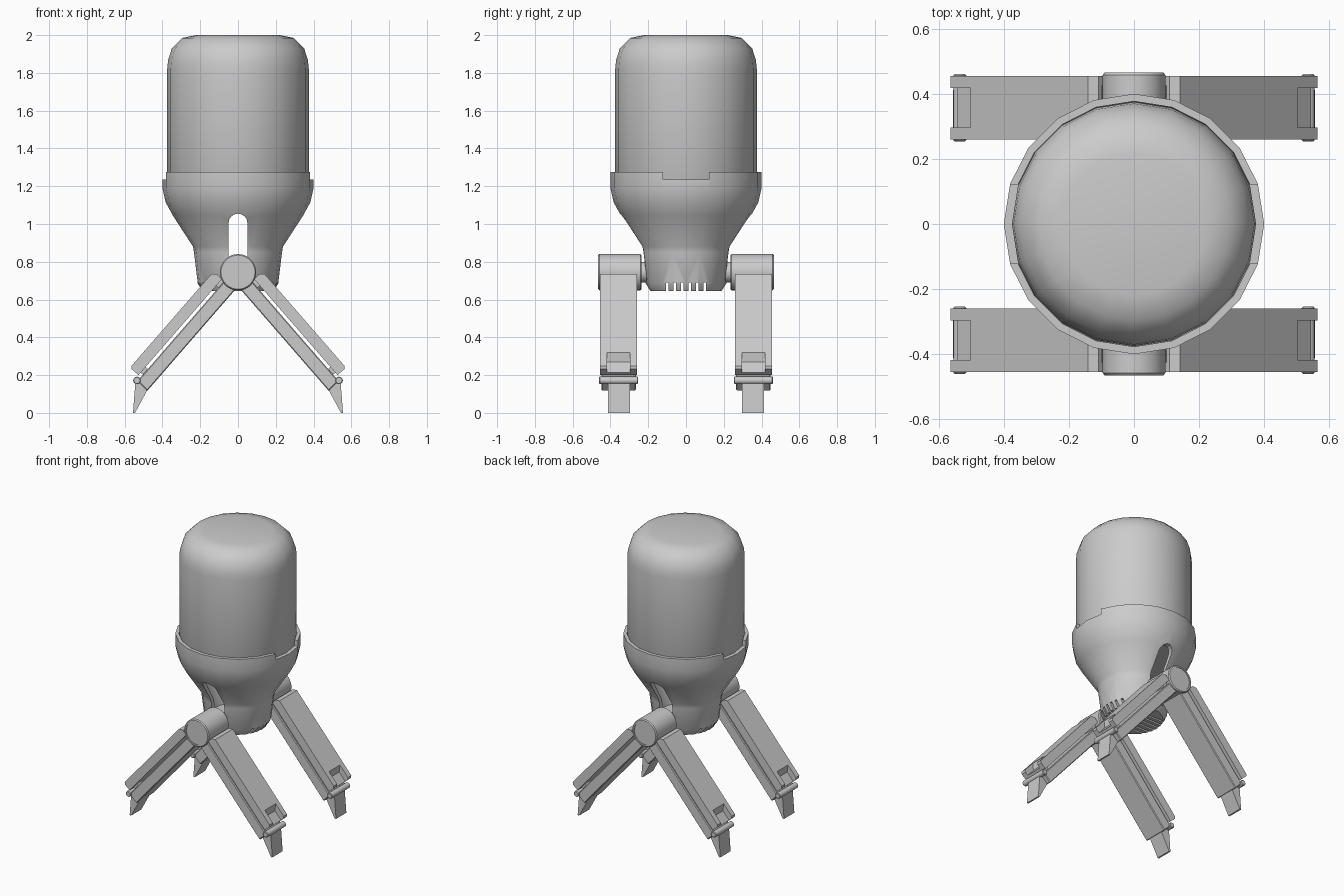
import bpy, bmesh, math
from mathutils import Vector, Matrix

if "Cube" in bpy.data.objects:
    bpy.data.objects.remove(bpy.data.objects["Cube"])

HINGE = Vector((0, 0.745))                 # hinge centre in the xz plane
A = math.radians(49)
D = Vector((math.cos(A), -math.sin(A)))    # along the leg
N = Vector((math.sin(A), math.cos(A)))     # out of the leg's upper face


def finish(name, bm):
    bmesh.ops.recalc_face_normals(bm, faces=bm.faces)
    me = bpy.data.meshes.new(name)
    bm.to_mesh(me)
    bm.free()
    ob = bpy.data.objects.new(name, me)
    bpy.context.collection.objects.link(ob)
    return ob


def lathe(name, pts, n, closed=False):
    bm = bmesh.new()
    rings = []
    for r, z in pts:
        k = 1 if r == 0 else n
        rings.append([bm.verts.new((r * math.cos(2 * math.pi * i / n), r * math.sin(2 * math.pi * i / n), z))
                      for i in range(k)])
    pairs = list(zip(rings, rings[1:]))
    if closed:
        pairs.append((rings[-1], rings[0]))
    for a, b in pairs:
        if len(a) == len(b) == 1:
            continue
        for i in range(n):
            j = (i + 1) % n
            quad = [a[i % len(a)], a[j % len(a)], b[j % len(b)], b[i % len(b)]]
            bm.faces.new(list(dict.fromkeys(quad)))
    return finish(name, bm)


def prism(name, pts, y0, y1):
    bm = bmesh.new()
    f = bm.faces.new([bm.verts.new((p[0], y0, p[1])) for p in pts])
    ext = bmesh.ops.extrude_face_region(bm, geom=[f], use_keep_orig=True)
    bmesh.ops.translate(bm, vec=(0, y1 - y0, 0), verts=[v for v in ext["geom"] if isinstance(v, bmesh.types.BMVert)])
    return finish(name, bm)


def leg_prism(name, pts, y0, y1):
    return prism(name, [HINGE + D * d + N * n for d, n in pts], y0, y1)


def box(name, x0, x1, y0, y1, z0, z1):
    return prism(name, [(x0, z0), (x1, z0), (x1, z1), (x0, z1)], y0, y1)


def cut(ob, cutter):
    m = ob.modifiers.new("cut", "BOOLEAN")
    m.operation = "DIFFERENCE"
    m.solver = "EXACT"
    m.object = cutter
    cutter.hide_render = True
    cutter.hide_viewport = True
    cutter.display_type = "WIRE"


def bevel(ob, w):
    m = ob.modifiers.new("bevel", "BEVEL")
    m.width = w
    m.segments = 1
    m.limit_method = "ANGLE"


def mirror(ob, x=True, y=True):
    m = ob.modifiers.new("mirror", "MIRROR")
    m.use_axis = (x, y, False)
    m.use_mirror_merge = False


def smooth(ob, angle=35):
    bpy.ops.object.select_all(action="DESELECT")
    ob.select_set(True)
    bpy.context.view_layer.objects.active = ob
    bpy.ops.object.shade_smooth_by_angle(angle=math.radians(angle))


def y_cylinder(name, pts, cx, cz, n):
    # lathe profile given as (radius, y)
    ob = lathe(name, pts, n)
    ob.data.transform(Matrix.Translation((cx, 0, cz)) @ Matrix.Rotation(-math.pi / 2, 4, "X"))
    smooth(ob)
    return ob


# Rounded tank
tank = lathe("tank", [(0, 2), (0.22, 2), (0.295, 1.985), (0.35, 1.93), (0.37, 1.87), (0.375, 1.82),
                      (0.375, 1.2), (0.34, 1.12), (0, 1.12)], 20)
smooth(tank)

# Hollow tapered cup holding the tank
cup = lathe("cup", [(0.377, 1.275), (0.4, 1.275), (0.4, 1.19), (0.383, 1.115), (0.345, 1.045), (0.238, 0.88),
                    (0.233, 0.85), (0.213, 0.685), (0.188, 0.645), (0, 0.645), (0, 0.7), (0.18, 0.7),
                    (0.205, 0.87), (0.32, 1.06), (0.37, 1.14)], 20, closed=True)
smooth(cup)

# Cup openings: front-to-back slot, side rim notches, bottom vents
arch = [(0.05 * math.cos(t * math.pi / 8), 1.005 + 0.05 * math.sin(t * math.pi / 8)) for t in range(9)]
cut(cup, prism("slot_cutter", [(-0.05, 0.76), (0.05, 0.76)] + arch, -0.5, 0.5))
cut(cup, box("rim_notch_cutter", -0.5, 0.5, -0.122, 0.122, 1.235, 1.4))
for i in range(6):
    y = -0.1 + 0.04 * i
    cut(cup, box("vent_cutter", -0.4, 0.4, y - 0.007, y + 0.007, 0.6, 0.69))

# Leg hinges, front and back
hinge = y_cylinder("hinge", [(0, 0.19), (0.055, 0.19), (0.055, 0.235), (0.09, 0.235), (0.096, 0.241), (0.096, 0.458),
                             (0.09, 0.465), (0.08, 0.465), (0.08, 0.46), (0, 0.46)], 0, HINGE.y, 32)
mirror(hinge, x=False)

# Upper leg bars with a pocket at the end
upper = leg_prism("upper_leg_bar", [(0.085, 0.04), (0.08, 0.075), (0.1, 0.1), (0.745, 0.1), (0.757, 0.088), (0.757, 0.04)],
                  0.26, 0.455)
cut(upper, leg_prism("pocket_cutter", [(0.65, 0.12), (0.65, 0.098), (0.685, 0.062), (0.8, 0.062), (0.8, 0.12)],
                     0.297, 0.418))
mirror(upper)

# Lower leg bars
lower = leg_prism("lower_leg_bar", [(0.0, -0.05), (0.0, 0.024), (0.785, 0.024), (0.79, -0.05)], 0.265, 0.448)
bevel(lower, 0.005)
mirror(lower)

# Link blocks joining both bars at each end
for name, d0, d1 in (("inner_link", 0.08, 0.13), ("outer_link", 0.7, 0.74)):
    link = leg_prism(name, [(d0, 0.0), (d1, 0.0), (d1, 0.06), (d0, 0.06)], 0.29, 0.425)
    mirror(link)

# Foot pins and pointed feet
pin = y_cylinder("foot_pin", [(0, 0.254), (0.016, 0.254), (0.02, 0.258), (0.02, 0.456), (0.016, 0.46), (0, 0.46)],
                 0.535, 0.172, 16)
mirror(pin)
foot = prism("foot", [(0.543, 0.165), (0.51, 0.188), (0.475, 0.13), (0.545, 0), (0.556, 0)], 0.297, 0.412)
mirror(foot)
